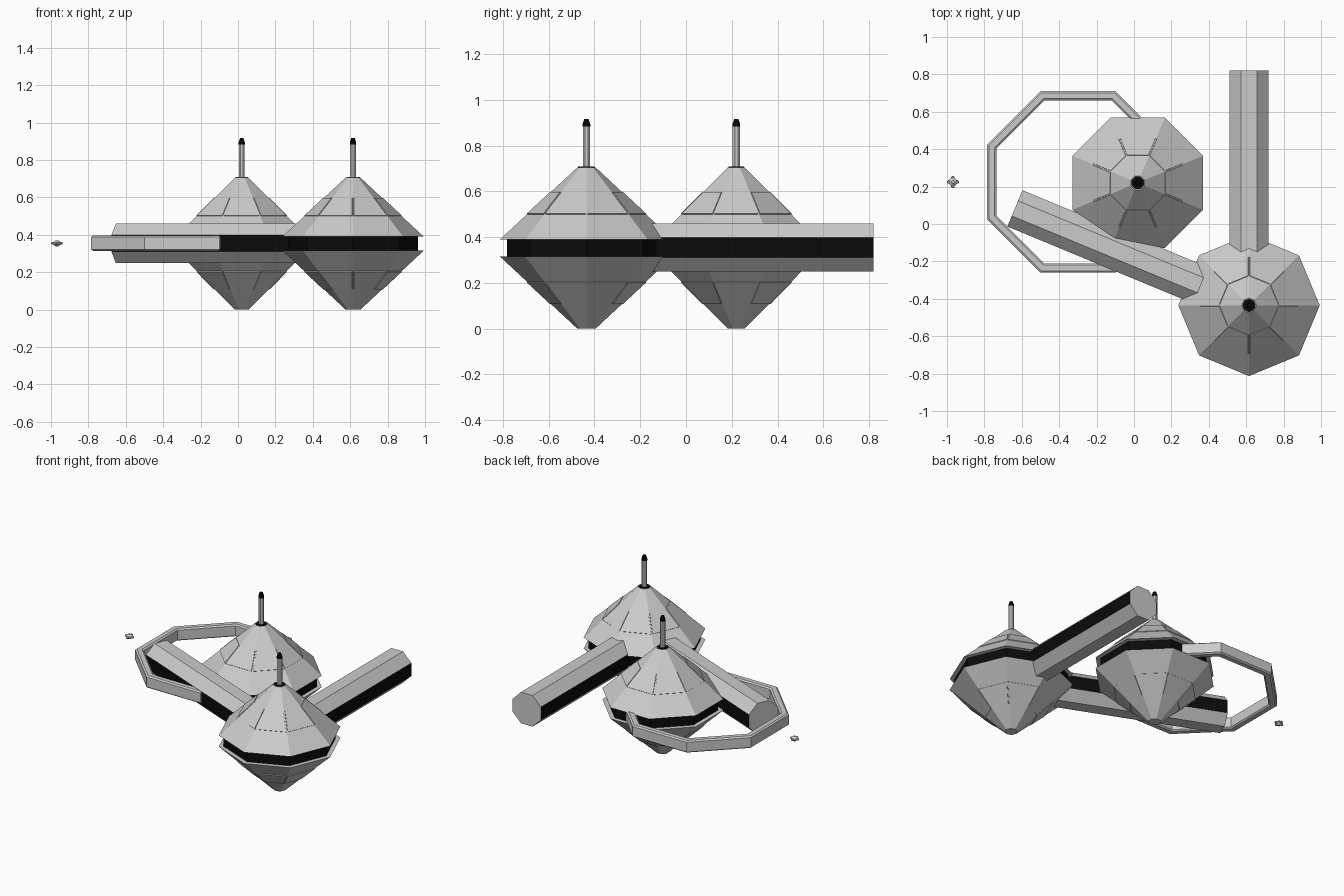
import bpy, bmesh
from math import pi, cos, sin, radians
from mathutils import Vector

if "Cube" in bpy.data.objects:
    bpy.data.objects.remove(bpy.data.objects["Cube"])

black = bpy.data.materials.new("black_trim")
black.diffuse_color = (0.003, 0.003, 0.003, 1)
black.use_nodes = True
black.node_tree.nodes["Principled BSDF"].inputs["Base Color"].default_value = black.diffuse_color
MID = 0.354  # height of the shared middle plane


def finish(name, bm, mat=None):
    bmesh.ops.recalc_face_normals(bm, faces=bm.faces)
    mesh = bpy.data.meshes.new(name)
    bm.to_mesh(mesh)
    bm.free()
    obj = bpy.data.objects.new(name, mesh)
    bpy.context.collection.objects.link(obj)
    if mat:
        mesh.materials.append(mat)
    return obj


def lathe(name, centre, profile, turn=0, sides=8, mat=None):
    """Faceted solid from (radius, z) pairs, capped at both ends."""
    bm = bmesh.new()
    rings = [[bm.verts.new((centre[0] + r * cos(turn + 2 * pi * i / sides),
                            centre[1] + r * sin(turn + 2 * pi * i / sides), z))
              for i in range(sides)] for r, z in profile]
    for a, b in zip(rings, rings[1:]):
        for i in range(sides):
            j = (i + 1) % sides
            bm.faces.new((a[i], a[j], b[j], b[i]))
    bm.faces.new(rings[0])
    bm.faces.new(rings[-1])
    return finish(name, bm, mat)


def panels(name, centre, turn, flip):
    """Thin raised plates on each cone facet, parted along the ridges."""
    bm = bmesh.new()
    slope = (0.378 - 0.04) / 0.315
    for i in range(8):
        a0, a1 = turn + i * pi / 4, turn + (i + 1) * pi / 4
        mid = (a0 + a1) / 2
        side = Vector((-sin(mid), cos(mid), 0))
        layers = []
        for lift in (-0.004, 0.004):
            ring = []
            for z, a, s in ((0.5, a0, 1), (0.5, a1, -1), (0.595, a1, -1), (0.595, a0, 1)):
                r = 0.04 + (0.705 - z) * slope
                p = Vector((r * cos(a), r * sin(a), z)) + side * s * 0.004
                p += Vector((cos(mid), sin(mid), 1)) * lift * 0.7
                if flip:
                    p.z = 0.705 - p.z
                ring.append(bm.verts.new((p.x + centre[0], p.y + centre[1], p.z)))
            layers.append(ring)
        lo, hi = layers
        bm.faces.new(lo)
        bm.faces.new(hi)
        for k in range(4):
            m = (k + 1) % 4
            bm.faces.new((lo[k], lo[m], hi[m], hi[k]))
    finish(name, bm)


def hub(name, centre, turn):
    lathe(name + "_upper_cone", centre, [(0.378, 0.39), (0.04, 0.705)], turn)
    lathe(name + "_lower_cone", centre, [(0.04, 0), (0.378, 0.315)], turn)
    lathe(name + "_window_band", centre, [(0.348, 0.31), (0.348, 0.395)], turn, mat=black)
    lathe(name + "_top_cap", centre, [(0.036, 0.70), (0.036, 0.708)], turn, mat=black)
    lathe(name + "_mast", centre, [(0.017, 0.70), (0.017, 0.885)], pi / 8)
    lathe(name + "_mast_tip", centre, [(0.018, 0.883), (0.018, 0.895), (0.010, 0.917)], pi / 8, mat=black)
    panels(name + "_upper_panels", centre, turn, False)
    panels(name + "_lower_panels", centre, turn, True)


def arm(name, start, angle, length):
    """Octagonal beam with black strips on its two upright sides."""
    bm = bmesh.new()
    along = Vector((cos(angle), sin(angle), 0))
    across = Vector((-sin(angle), cos(angle), 0))
    r = 0.105 / cos(pi / 8)
    ends = []
    for d in (0, length):
        c = Vector((*start, MID)) + along * d
        ends.append([bm.verts.new(c + across * r * cos(pi / 8 + k * pi / 4)
                                  + Vector((0, 0, r * sin(pi / 8 + k * pi / 4)))) for k in range(8)])
    a, b = ends
    bm.faces.new(a)
    bm.faces.new(b)
    for k in range(8):
        m = (k + 1) % 8
        f = bm.faces.new((a[k], a[m], b[m], b[k]))
        f.material_index = 1 if k in (3, 7) else 0
    obj = finish(name, bm)
    obj.data.materials.append(bpy.data.materials.get("grey_hull") or bpy.data.materials.new("grey_hull"))
    obj.data.materials.append(black)


# Two double-cone hubs
A, B = (0.02, 0.22), (0.615, -0.435)
hub("rear_hub", A, pi / 8)
hub("front_hub", B, 0)

# Two beams leaving the front hub
arm("back_arm", B, pi / 2, 1.255)
arm("side_arm", B, radians(157.5), 1.355)

# Octagonal hoop whose ends vanish inside the rear hub
bm = bmesh.new()
sections = []
for k in range(8):
    t = pi / 8 + k * pi / 4
    sections.append([bm.verts.new((-0.30 + ap / cos(pi / 8) * cos(t),
                                   0.225 + ap / cos(pi / 8) * sin(t), z))
                     for ap, z in ((0.485, 0.322), (0.485, 0.388), (0.475, 0.396), (0.445, 0.396),
                                   (0.435, 0.388), (0.435, 0.322), (0.445, 0.314), (0.475, 0.314))])
for s, e in zip(sections, sections[1:]):
    for i in range(8):
        j = (i + 1) % 8
        bm.faces.new((s[i], s[j], e[j], e[i]))
bm.faces.new(sections[0])
bm.faces.new(sections[-1])
finish("docking_hoop", bm)

# Tiny floating craft: flat body with a thin collar
P = (-0.968, 0.225)
lathe("small_craft_body", P, [(0.008, MID - 0.016), (0.024, MID - 0.004),
                              (0.024, MID + 0.004), (0.008, MID + 0.016)], pi / 8)
for i in range(4):
    t = i * pi / 2
    lathe("small_craft_pod", (P[0] + 0.023 * cos(t), P[1] + 0.023 * sin(t)),
          [(0.006, MID - 0.006), (0.010, MID), (0.006, MID + 0.006)], pi / 8)
